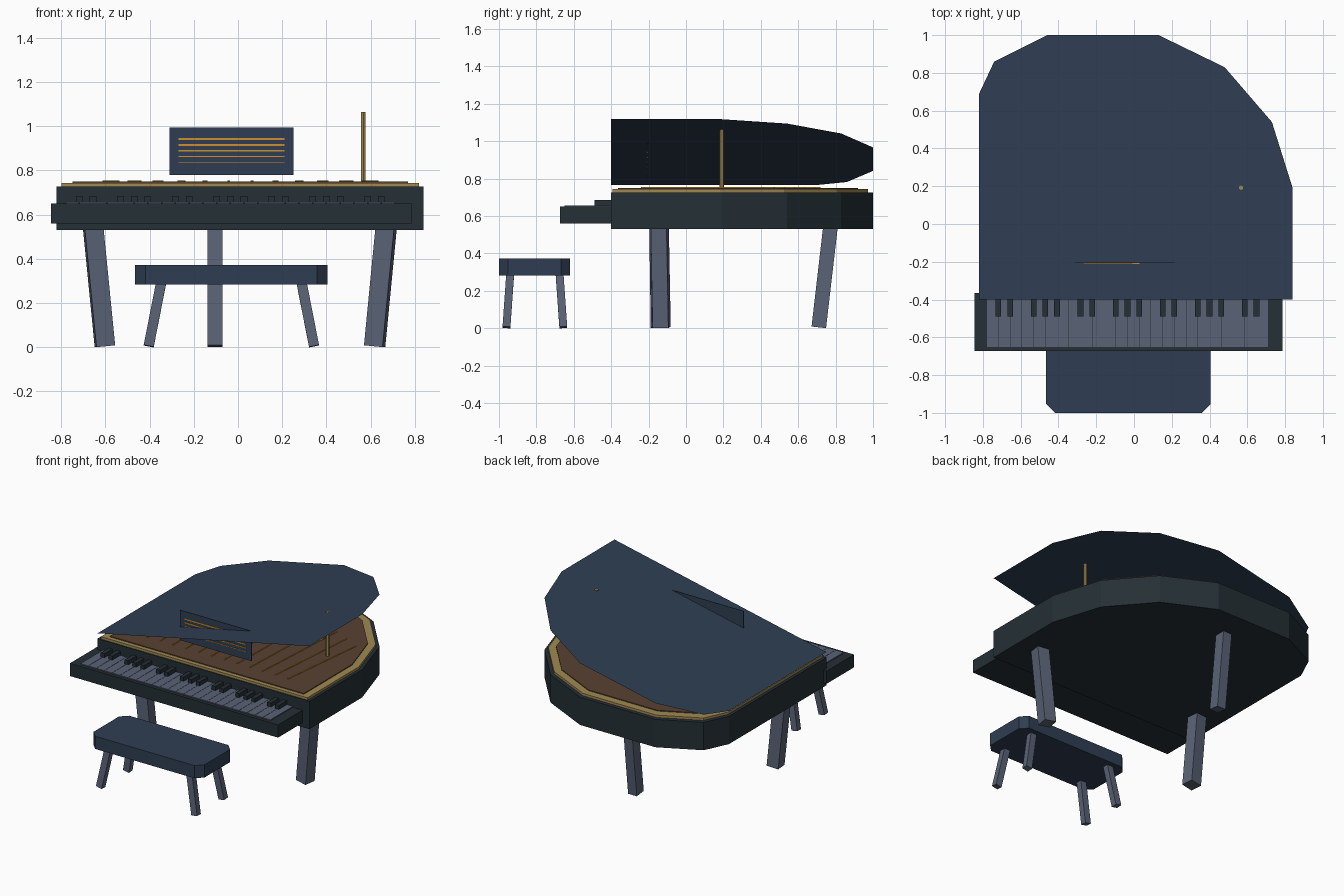
import bpy, bmesh
from mathutils import Vector, Matrix

cube = bpy.data.objects.get("Cube")
if cube:
    bpy.data.objects.remove(cube, do_unlink=True)


def material(name, color):
    m = bpy.data.materials.new(name)
    m.use_nodes = True
    rgba = (*color, 1)
    m.diffuse_color = rgba
    m.node_tree.nodes["Principled BSDF"].inputs["Base Color"].default_value = rgba
    return m


navy = material("navy lacquer", (0.028, 0.048, 0.084))
black = material("dark slate", (0.018, 0.029, 0.036))
grey = material("blue grey", (0.100, 0.122, 0.178))
gold = material("dull gold", (0.35, 0.25, 0.085))
amber = material("amber string", (0.62, 0.28, 0.025))
brown = material("brown wood", (0.095, 0.054, 0.030))


def finish(name, bm, mat):
    bmesh.ops.recalc_face_normals(bm, faces=bm.faces)
    mesh = bpy.data.meshes.new(name)
    bm.to_mesh(mesh)
    bm.free()
    mesh.materials.append(mat)
    obj = bpy.data.objects.new(name, mesh)
    bpy.context.collection.objects.link(obj)
    return obj


def add_box(bm, x, y, z):
    """Box given by its (low, high) range on each axis."""
    size = Matrix.Diagonal((x[1] - x[0], y[1] - y[0], z[1] - z[0], 1))
    mid = Vector((sum(x) / 2, sum(y) / 2, sum(z) / 2))
    bmesh.ops.create_cube(bm, size=1, matrix=Matrix.Translation(mid) @ size)


def box(name, x, y, z, mat):
    bm = bmesh.new()
    add_box(bm, x, y, z)
    return finish(name, bm, mat)


def prism(name, outline, z0, z1, mat):
    bm = bmesh.new()
    face = bm.faces.new([bm.verts.new((x, y, z0)) for x, y in outline])
    ext = bmesh.ops.extrude_face_region(bm, geom=[face], use_keep_orig=True)
    verts = [v for v in ext["geom"] if isinstance(v, bmesh.types.BMVert)]
    bmesh.ops.translate(bm, verts=verts, vec=(0, 0, z1 - z0))
    return finish(name, bm, mat)


def add_bar(bm, top, bottom, width, depth, yaw=0):
    """Square bar running between two points."""
    a, b = Vector(top), Vector(bottom)
    turn = Vector((0, 0, 1)).rotation_difference(a - b).to_matrix().to_4x4()
    size = Matrix.Diagonal((width, depth, (a - b).length, 1))
    bmesh.ops.create_cube(bm, size=1, matrix=Matrix.Translation((a + b) / 2) @ turn
                          @ Matrix.Rotation(yaw, 4, "Z") @ size)


def bar(name, *args):
    bm = bmesh.new()
    add_bar(bm, *args)
    return finish(name, bm, grey)


# Case with stacked rim and soundboard
OUTLINE = [(-0.82, -0.40), (0.84, -0.40), (0.84, 0.19), (0.73, 0.54), (0.48, 0.83),
           (0.13, 1.0), (-0.46, 1.0), (-0.74, 0.86), (-0.82, 0.69)]


def shrunk(scale, cy):
    return [(0.01 + (x - 0.01) * scale, cy + (y - 0.3) * scale) for x, y in OUTLINE]


prism("case", OUTLINE, 0.53, 0.727, black)
prism("gold_rim", shrunk(0.975, 0.29), 0.727, 0.744, gold)
prism("soundboard", shrunk(0.915, 0.278), 0.744, 0.75, brown)

# Strings fanning out over the soundboard
bm = bmesh.new()
for i in range(12):
    x = -0.54 + i * 0.1
    end = 0.72 - max(0, x) * 0.54
    add_bar(bm, (x * 1.13, end, 0.752), (x, -0.24, 0.752), 0.006, 0.006)
finish("strings", bm, amber)

# Flat lid, hinged along the model's right edge
bm = bmesh.new()
bm.faces.new([bm.verts.new((x, y, 0.765 + (x + 0.82) * 0.2125)) for x, y in OUTLINE])
finish("lid", bm, navy)

# Lid prop
bm = bmesh.new()
bmesh.ops.create_cone(bm, cap_ends=True, segments=6, radius1=0.012, radius2=0.012,
                      depth=0.32, matrix=Matrix.Translation((0.567, 0.192, 0.903)))
finish("lid_prop", bm, gold)

# Music stand with ruled lines
box("music_stand", (-0.31, 0.25), (-0.207, -0.203), (0.78, 0.993), navy)
bm = bmesh.new()
for i in range(5):
    z = 0.837 + i * 0.026
    half = 0.002 + i * 0.0006
    add_box(bm, (-0.27, 0.21), (-0.211, -0.206), (z - half, z + half))
finish("music_lines", bm, amber)

# Keyboard
box("key_bed", (-0.845, 0.785), (-0.673, -0.365), (0.56, 0.65), black)
KEY = 0.0621
whites, blacks = bmesh.new(), bmesh.new()
for k in range(24):
    x = -0.78 + k * KEY
    add_box(whites, (x + 0.001, x + KEY - 0.001), (-0.65, -0.39), (0.64, 0.657))
    if k % 7 in (1, 2, 4, 5, 6):
        add_box(blacks, (x - 0.015, x + 0.015), (-0.49, -0.39), (0.65, 0.685))
finish("white_keys", whites, grey)
finish("black_keys", blacks, black)

# Case legs, leaning inward at the foot
bar("front_leg_right", (-0.655, -0.15, 0.54), (-0.602, -0.142, 0.005), 0.085, 0.085, 0.1)
bar("front_leg_left", (0.67, -0.14, 0.54), (0.618, -0.13, 0.005), 0.085, 0.085, -0.15)
bar("back_leg", (-0.105, 0.772, 0.54), (-0.105, 0.71, 0.005), 0.068, 0.078)

# Bench with chamfered corners and splayed legs
X0, X1, Y0, Y1, C = -0.465, 0.405, -1.0, -0.62, 0.047
prism("bench_seat", [(X0 + C, Y0), (X1 - C, Y0), (X1, Y0 + C), (X1, Y1 - C),
                     (X1 - C, Y1), (X0 + C, Y1), (X0, Y1 - C), (X0, Y0 + C)],
      0.283, 0.373, navy)
for sx, side in ((-1, "right"), (1, "left")):
    for sy, end in ((-1, "front"), (1, "back")):
        bar(f"bench_{end}_leg_{side}",
            (-0.03 + sx * 0.318, -0.808 + sy * 0.132, 0.29),
            (-0.03 + sx * 0.374, -0.808 + sy * 0.152, 0.005), 0.046, 0.042)
